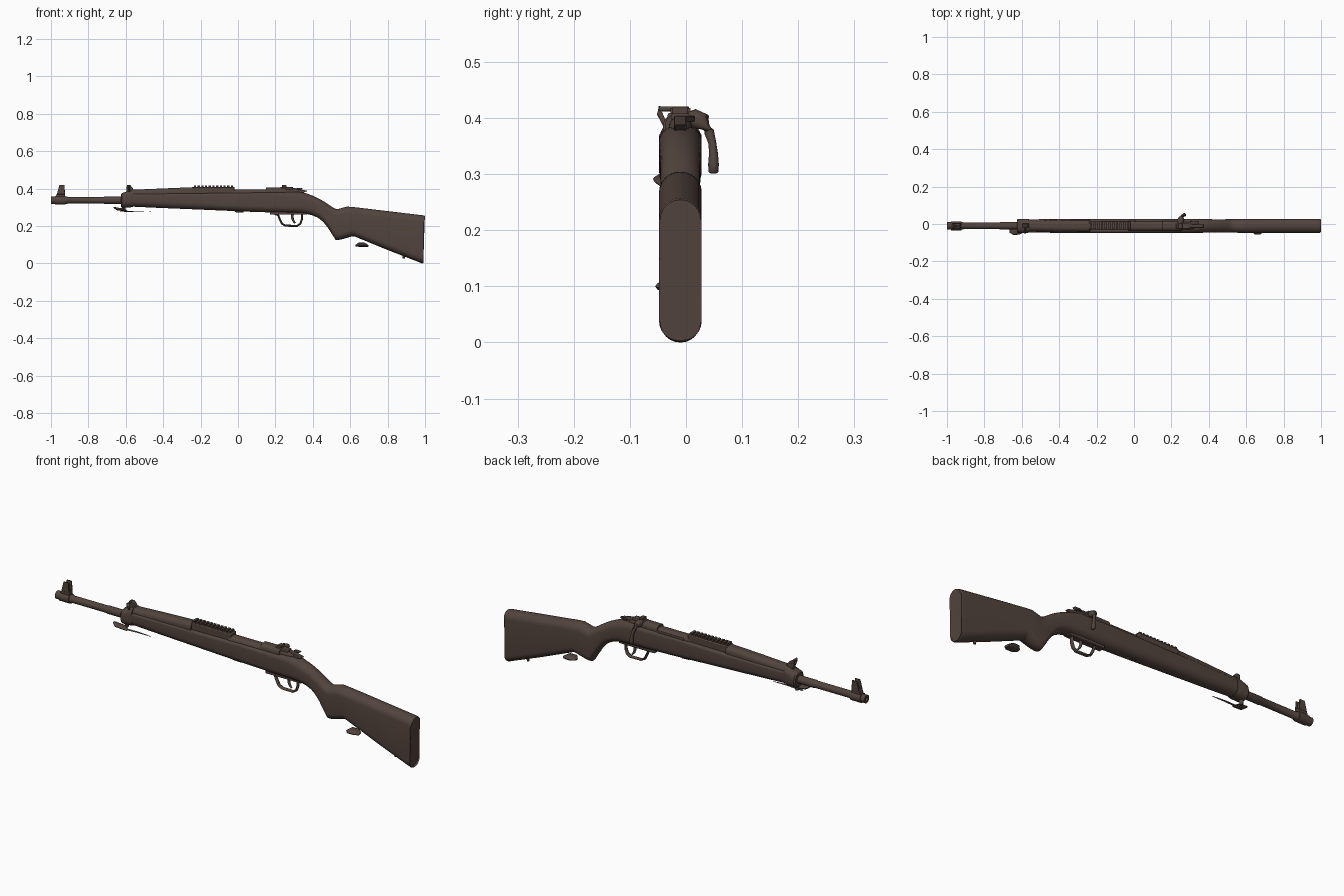
import bpy, bmesh, math
from mathutils import Vector

CY = -0.01   # the gun's centre plane
brown = bpy.data.materials.new("dark_brown")
brown.diffuse_color = (0.085, 0.058, 0.048, 1)

def finish(name, bm, angle=35, bevel=0):
    bmesh.ops.recalc_face_normals(bm, faces=bm.faces)
    me = bpy.data.meshes.new(name)
    bm.to_mesh(me)
    bm.free()
    ob = bpy.data.objects.new(name, me)
    bpy.context.collection.objects.link(ob)
    me.materials.append(brown)
    if bevel:
        m = ob.modifiers.new("bevel", 'BEVEL')
        m.width, m.segments = bevel, 2
    bpy.ops.object.select_all(action='DESELECT')
    ob.select_set(True)
    bpy.context.view_layer.objects.active = ob
    bpy.ops.object.shade_smooth_by_angle(angle=math.radians(angle))
    return ob

def bridge(bm, rings, cap=True):
    n = len(rings[0])
    for a, b in zip(rings, rings[1:]):
        for i in range(n):
            bm.faces.new((a[i], a[(i + 1) % n], b[(i + 1) % n], b[i]))
    if cap:
        bm.faces.new(rings[0])
        bm.faces.new(rings[-1])

def loft(name, stations, steps=6, lean=0, angle=35):
    """stations: x, top z, bottom z, half width, top (rx, rz), bottom (rx, rz); lean shears the last ring."""
    bm = bmesh.new()
    rings = []
    for k, (x, zt, zb, w, (tx, tz), (bx, bz)) in enumerate(stations):
        ring = []
        for q, (sx, sz, rx, rz) in enumerate([(1, 1, tx, tz), (-1, 1, tx, tz), (-1, -1, bx, bz), (1, -1, bx, bz)]):
            rx = min(rx, w * 0.96)
            for i in range(steps + 1):
                a = math.pi / 2 * (q + i / steps)
                y = sx * (w - rx) + rx * math.cos(a)
                z = (zt - rz if sz > 0 else zb + rz) + rz * math.sin(a)
                dx = lean * (zt - z) / (zt - zb) if k == len(stations) - 1 else 0
                ring.append(bm.verts.new((x - dx, CY + y, z)))
        rings.append(ring)
    bridge(bm, rings)
    return finish(name, bm, angle)

def revolve(name, profile, z, n=24):
    """profile of (x, radius) about an axis along x"""
    bm = bmesh.new()
    rings = [[bm.verts.new((x, CY + r * math.cos(2 * math.pi * i / n), z + r * math.sin(2 * math.pi * i / n)))
              for i in range(n)] for x, r in profile]
    bridge(bm, rings)
    return finish(name, bm)

def plate(name, pts, y0, y1, bevel=0.0):
    """side outline (x, z) extruded from y0 to y1"""
    bm = bmesh.new()
    rings = [[bm.verts.new((x, y, z)) for x, z in pts] for y in (y0, y1)]
    bridge(bm, rings)
    return finish(name, bm, 30, bevel)

def box(name, x0, x1, y0, y1, z0, z1, bevel=0.0):
    return plate(name, [(x0, z0), (x1, z0), (x1, z1), (x0, z1)], y0, y1, bevel)

def tube(name, pts, radii, n=12, flat=1.0):
    """swept tube through points, flat squashes it across"""
    bm = bmesh.new()
    P = [Vector(p) for p in pts]
    rings = []
    for i, p in enumerate(P):
        t = (P[min(i + 1, len(P) - 1)] - P[max(i - 1, 0)]).normalized()
        ref = Vector((0, 1, 0)) if abs(t.y) < 0.7 else Vector((1, 0, 0))
        u = (ref - t * ref.dot(t)).normalized()
        v = t.cross(u)
        rings.append([bm.verts.new(p + radii[i] * (u * math.cos(2 * math.pi * k / n)
                     + v * flat * math.sin(2 * math.pi * k / n))) for k in range(n)])
    bridge(bm, rings)
    return finish(name, bm, 50)

# --- wooden stock: forearm, wrist, grip and butt in one loft
S, F = (0.012, 0.012), (0.034, 0.034)
R = (0.05, 0.036)
loft("stock", [
    (-0.61, 0.372, 0.306, 0.033, S, (0.03, 0.03)),
    (-0.44, 0.374, 0.298, 0.037, S, F),
    (-0.20, 0.375, 0.288, 0.038, S, F),
    (0.05, 0.378, 0.277, 0.038, S, F),
    (0.23, 0.380, 0.271, 0.038, (0.016, 0.02), F),
    (0.31, 0.384, 0.270, 0.038, (0.025, 0.03), F),
    (0.36, 0.377, 0.266, 0.037, (0.036, 0.04), R),
    (0.40, 0.362, 0.257, 0.036, R, R),
    (0.43, 0.348, 0.243, 0.035, R, R),
    (0.455, 0.334, 0.223, 0.035, R, R),
    (0.48, 0.318, 0.192, 0.035, R, R),
    (0.505, 0.301, 0.153, 0.036, R, R),
    (0.522, 0.292, 0.126, 0.036, R, R),
    (0.535, 0.291, 0.125, 0.036, R, R),
    (0.56, 0.298, 0.130, 0.037, R, R),
    (0.583, 0.304, 0.137, 0.038, R, R),
    (0.61, 0.302, 0.145, 0.038, R, R),
    (0.622, 0.301, 0.145, 0.038, R, R),
    (0.80, 0.280, 0.072, 0.038, R, R),
    (0.975, 0.259, 0.004, 0.038, R, R),
    (0.992, 0.257, 0.002, 0.038, R, R),
    (1.0, 0.254, 0.0, 0.036, R, R)], lean=0.018)

# --- upper handguard
H = (0.024, 0.022)
loft("handguard", [(-0.565, 0.394, 0.35, 0.028, H, S), (-0.40, 0.401, 0.35, 0.031, H, S),
                   (-0.235, 0.408, 0.35, 0.031, H, S)])

# --- barrel with thicker muzzle and a bore
revolve("barrel", [(-0.92, 0.006), (-1.0, 0.010), (-1.0, 0.020), (-0.915, 0.0205), (-0.91, 0.0175),
                   (-0.72, 0.0175), (-0.715, 0.0195), (-0.55, 0.0195)], 0.338)
revolve("front_sight_collar", [(-0.978, 0.018), (-0.978, 0.024), (-0.922, 0.024), (-0.922, 0.018)], 0.338)
plate("front_sight_base", [(-0.977, 0.35), (-0.922, 0.35), (-0.926, 0.378), (-0.966, 0.378)],
      CY - 0.014, CY + 0.014, 0.002)
for side, y in (("left", CY - 0.015), ("right", CY + 0.010)):
    plate("front_sight_ear_" + side, [(-0.968, 0.37), (-0.925, 0.37), (-0.928, 0.42), (-0.955, 0.42)],
          y, y + 0.005, 0.001)
plate("front_sight_blade", [(-0.965, 0.37), (-0.93, 0.37), (-0.932, 0.408), (-0.948, 0.408)],
      CY - 0.004, CY + 0.004)

# --- front barrel band with its raised loop
B = (0.03, 0.03)
loft("front_band", [(-0.626, 0.370, 0.304, 0.033, B, B), (-0.62, 0.376, 0.299, 0.038, B, B),
                    (-0.575, 0.392, 0.300, 0.038, B, B), (-0.562, 0.396, 0.302, 0.036, B, B)])
plate("band_ear", [(-0.598, 0.375), (-0.556, 0.375), (-0.562, 0.402), (-0.576, 0.419), (-0.594, 0.419)],
      CY - 0.010, CY + 0.012, 0.003)
tube("band_loop", [(-0.583, -0.002, 0.416), (-0.583, -0.048, 0.416), (-0.583, -0.047, 0.408),
                   (-0.580, -0.036, 0.385)], [0.004, 0.005, 0.005, 0.004])

# --- leftover sling pieces under the stock
tube("front_sling_swivel", [(-0.610, CY, 0.312), (-0.612, CY, 0.28)], [0.012, 0.008])
tube("front_sling_leaf", [(-0.665, -0.038, 0.300), (-0.645, -0.040, 0.291), (-0.615, -0.038, 0.288),
                          (-0.59, -0.036, 0.278)], [0.008, 0.019, 0.019, 0.008], flat=0.4)
tube("front_sling_strip", [(-0.63, -0.03, 0.276), (-0.54, -0.03, 0.279), (-0.465, -0.03, 0.277)],
     [0.007, 0.006, 0.002], flat=0.3)
tube("rear_sling_leaf", [(0.628, -0.025, 0.095), (0.645, -0.026, 0.100), (0.675, -0.026, 0.100),
                         (0.695, -0.022, 0.094)], [0.010, 0.029, 0.029, 0.014], flat=0.38)
tube("rear_sling_stud", [(0.885, CY, 0.06), (0.887, CY, 0.026)], [0.009, 0.006])

# --- scope rail with cross teeth
box("rail_base", -0.24, -0.018, CY - 0.023, CY + 0.023, 0.372, 0.409, 0.004)
for i in range(11):
    x = -0.236 + i * 0.0198
    box("rail_tooth_%d" % (i + 1), x, x + 0.012, CY - 0.018, CY + 0.018, 0.405, 0.418)

# --- receiver and bolt
Q = (0.02, 0.02)
loft("receiver", [(-0.03, 0.396, 0.34, 0.027, Q, S), (0.155, 0.396, 0.34, 0.027, Q, S)])
loft("receiver_bridge", [(0.15, 0.406, 0.34, 0.027, Q, S), (0.255, 0.407, 0.34, 0.027, Q, S)])
box("ejection_port_lip", 0.0, 0.15, CY + 0.018, CY + 0.030, 0.365, 0.386, 0.003)
revolve("bolt_shroud", [(0.25, 0.021), (0.30, 0.020), (0.322, 0.015), (0.33, 0.008)], 0.383)
plate("tang_lever", [(0.29, 0.385), (0.345, 0.376), (0.372, 0.388), (0.335, 0.396), (0.30, 0.404)],
      CY - 0.011, CY + 0.011, 0.003)
box("rear_sight_base", 0.225, 0.295, CY - 0.016, CY + 0.016, 0.395, 0.408, 0.003)
box("rear_sight_leaf", 0.236, 0.258, CY - 0.014, CY + 0.014, 0.405, 0.420, 0.002)
plate("safety_catch", [(0.30, 0.395), (0.335, 0.393), (0.345, 0.403), (0.315, 0.404)], CY + 0.008, CY + 0.026, 0.002)

# --- bolt handle curling down on the far side
tube("bolt_handle", [(0.245, 0.004, 0.396), (0.248, 0.015, 0.398), (0.253, 0.030, 0.393), (0.258, 0.041, 0.376),
                     (0.264, 0.047, 0.355), (0.267, 0.049, 0.336), (0.269, 0.049, 0.318),
                     (0.270, 0.049, 0.304), (0.270, 0.049, 0.301)],
     [0.014, 0.018, 0.016, 0.009, 0.007, 0.008, 0.0095, 0.009, 0.005])

# --- trigger group
box("trigger_plate", 0.17, 0.37, CY - 0.018, CY + 0.018, 0.261, 0.276, 0.003)
tube("trigger_guard", [(0.19, CY, 0.268), (0.215, CY, 0.258), (0.224, CY, 0.235), (0.236, CY, 0.212),
                       (0.255, CY, 0.202), (0.315, CY, 0.201), (0.333, CY, 0.212), (0.341, CY, 0.235),
                       (0.341, CY, 0.268)], [0.010] * 9, flat=0.55)
tube("trigger", [(0.292, CY, 0.27), (0.290, CY, 0.245), (0.296, CY, 0.228), (0.306, CY, 0.215)],
     [0.007, 0.007, 0.006, 0.004])
plate("magazine_catch", [(-0.02, 0.282), (0.03, 0.28), (0.028, 0.272), (-0.015, 0.274)], CY - 0.008, CY + 0.008, 0.002)
